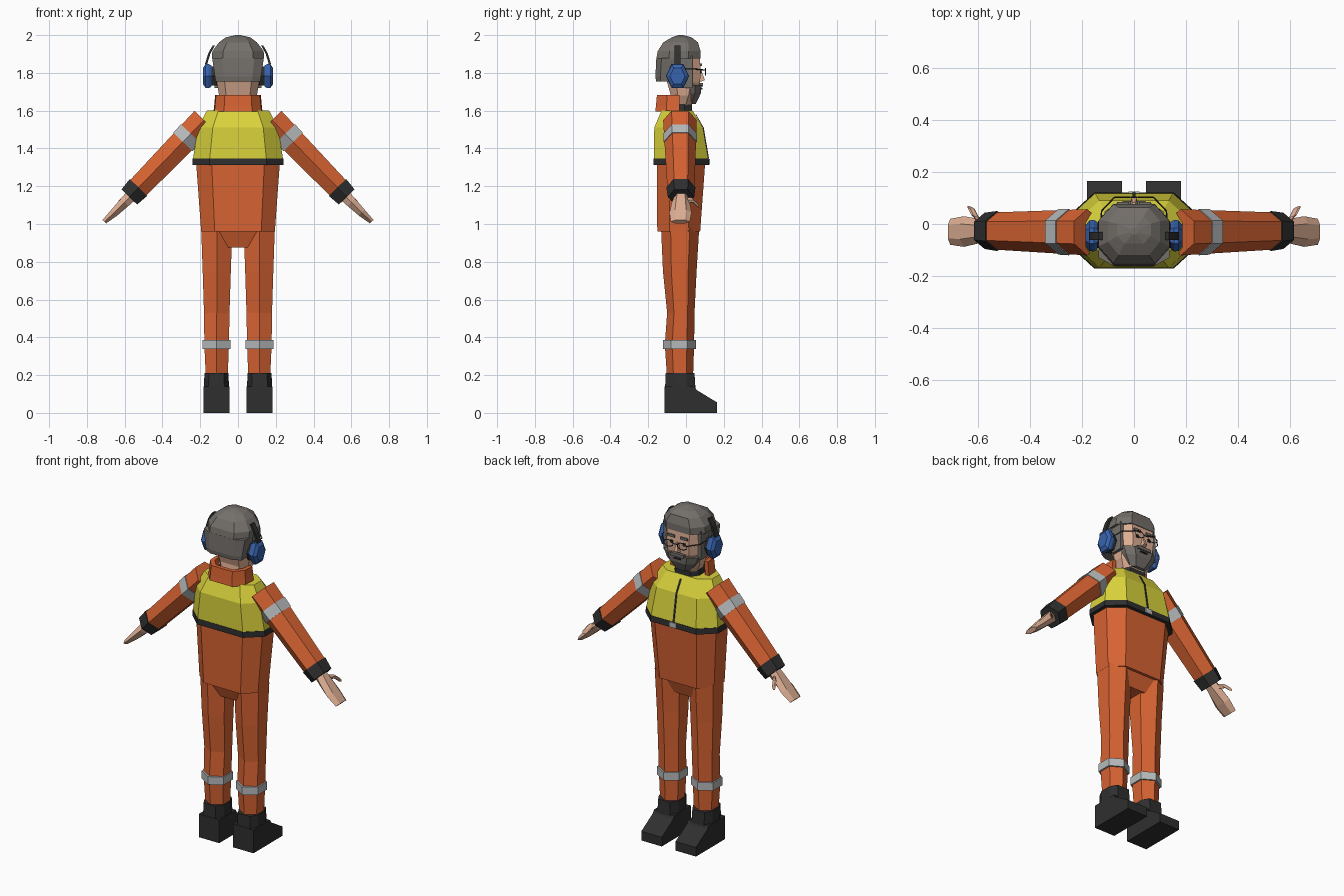
import bpy, bmesh, math
from mathutils import Vector

if "Cube" in bpy.data.objects:
    bpy.data.objects.remove(bpy.data.objects["Cube"])


def mat(name, rgb):
    m = bpy.data.materials.new(name)
    m.diffuse_color = (*rgb, 1)
    m.use_nodes = True
    m.node_tree.nodes["Principled BSDF"].inputs["Base Color"].default_value = m.diffuse_color
    return m


ORANGE = mat("orange cloth", (.68, .125, .032))
YELLOW = mat("yellow vest", (.70, .65, .045))
BLACK = mat("black", (.028, .028, .028))
GREY = mat("grey hair", (.175, .16, .145))
SKIN = mat("skin", (.72, .42, .29))
BLUE = mat("blue", (.038, .125, .42))
SILVER = mat("silver tape", (.47, .49, .50))


def loft(name, rings, material):
    """Skin a list of equal-length point rings and cap both ends."""
    bm = bmesh.new()
    vs = [[bm.verts.new(p) for p in r] for r in rings]
    n = len(vs[0])
    for a, b in zip(vs, vs[1:]):
        for i in range(n):
            j = (i + 1) % n
            bm.faces.new((a[i], a[j], b[j], b[i]))
    bm.faces.new(vs[0][::-1])
    bm.faces.new(vs[-1])
    bmesh.ops.recalc_face_normals(bm, faces=bm.faces)
    me = bpy.data.meshes.new(name)
    bm.to_mesh(me)
    bm.free()
    me.materials.append(material)
    ob = bpy.data.objects.new(name, me)
    bpy.context.collection.objects.link(ob)
    return ob


def octo(z, hx, y0, y1, fx=.63, fy=.28, xc=0):
    """Horizontal chamfered rectangle."""
    d = (y1 - y0) * fy
    q = [(hx * fx, y0), (hx, y0 + d), (hx, y1 - d), (hx * fx, y1)]
    q += [(-x, y) for x, y in reversed(q)]
    return [(x + xc, y, z) for x, y in q]


def octos(name, rows, material, **kw):
    return loft(name, [octo(*r, **kw) for r in rows], material)


def hexring(c, u, v):
    """Six points around c, corners on +-v and flats on +-u."""
    c, u, v = Vector(c), Vector(u), Vector(v)
    return [c + u * (math.cos(a) / .866) + v * math.sin(a)
            for a in (math.radians(30 + 60 * i) for i in range(6))]


def box(name, x0, x1, y0, y1, z0, z1, material):
    return loft(name, [[(x0, y0, z), (x1, y0, z), (x1, y1, z), (x0, y1, z)]
                       for z in (z0, z1)], material)


def wire(name, pts, r, material, cyclic=False):
    cu = bpy.data.curves.new(name, 'CURVE')
    cu.dimensions = '3D'
    cu.bevel_depth, cu.bevel_resolution = r, 0
    sp = cu.splines.new('POLY')
    sp.points.add(len(pts) - 1)
    for p, co in zip(sp.points, pts):
        p.co = (*co, 1)
    sp.use_cyclic_u = cyclic
    cu.materials.append(material)
    bpy.context.collection.objects.link(bpy.data.objects.new(name, cu))


# Jacket, hips and vest
octos("jacket", [(.96, .195, -.152, .075), (1.33, .222, -.155, .102)], ORANGE)
octos("crotch", [(.875, .062, -.09, .03), (.965, .115, -.125, .06)], ORANGE, fx=.95, fy=.05)
octos("vest_hem", [(1.312, .242, -.172, .122), (1.346, .24, -.171, .12)], BLACK)
octos("vest", [(1.346, .238, -.169, .118), (1.51, .212, -.168, .09),
               (1.6, .165, -.13, .035)], YELLOW)
loft("zip", [[(-.005, y, z), (.005, y, z), (.005, y + .004, z), (-.005, y + .004, z)]
             for z, y in ((1.346, .118), (1.51, .09), (1.58, .05))], BLACK)
box("buckle", -.022, .022, .118, .126, 1.314, 1.344, SILVER)

# Collar, open at the front
half = [(.13, -.035), (.125, -.105), (.075, -.163)]
outer = half + [(-x, y) for x, y in reversed(half)]
inner = [(x * .8, -.035 + (y + .035) * .8) for x, y in reversed(outer)]
loft("collar", [[(x * k, -.035 + (y + .035) * k, z) for x, y in outer + inner]
                for z, k in ((1.595, 1), (1.625, .97), (1.682, .93))], ORANGE)
octos("shirt_neck", [(1.57, .085, -.12, .034), (1.655, .075, -.11, .03)], BLACK)

# Head
octos("head", [(1.6, .06, -.09, .02), (1.68, .1, -.08, .05), (1.75, .112, -.1, .074),
               (1.81, .118, -.125, .078), (1.92, .118, -.13, .07)], SKIN)
octos("hair_cap", [(1.875, .138, -.157, .077), (1.915, .136, -.15, .077),
                   (1.962, .1, -.12, .063), (1.988, .065, -.075, .03),
                   (2.0, .012, -.04, -.015)], GREY, fx=.58)
octos("hair_back", [(1.755, .118, -.158, -.04), (1.78, .122, -.162, -.03),
                    (1.88, .137, -.157, -.02)], GREY, fy=.2)
octos("beard", [(1.635, .05, -.025, .052), (1.69, .095, -.035, .078),
                (1.735, .114, -.04, .082)], GREY, fx=.55)
box("moustache", -.045, .045, .06, .089, 1.728, 1.746, GREY)
box("mouth", -.024, .024, .078, .087, 1.712, 1.719, BLACK)
loft("nose", [[(-.016, .07, 1.75), (.016, .07, 1.75), (.01, .1, 1.762), (-.01, .1, 1.762)],
              [(-.008, .07, 1.815), (.008, .07, 1.815), (.006, .082, 1.81),
               (-.006, .082, 1.81)]], SKIN)

wire("glasses_bridge", [(-.014, .103, 1.81), (.014, .103, 1.81)], .003, BLACK)

for s, side in ((-1, "left"), (1, "right")):
    # Face details and glasses
    box("sideburn_" + side, *sorted((s * .09, s * .124)), -.04, .035, 1.72, 1.89, GREY)
    box("eye_" + side, *sorted((s * .032, s * .05)), .07, .081, 1.798, 1.816, BLACK)
    box("eyebrow_" + side, *sorted((s * .02, s * .066)), .06, .084, 1.836, 1.85, GREY)
    wire("lens_frame_" + side,
         [(s * .045 + .032 * math.cos(a), .103, 1.806 + .02 * math.sin(a))
          for a in (math.pi / 4 * (i + .5) for i in range(8))], .0028, BLACK, True)
    wire("temple_" + side, [(s * .075, .103, 1.815), (s * .125, .05, 1.82),
                            (s * .128, -.03, 1.82)], .003, BLACK)

    # Ear muffs and their band arms
    def cup(x, r):
        return hexring((s * x, -.045, 1.783), (0, 0, r), (0, r * .95, 0))
    loft("ear_cushion_" + side, [cup(.112, .05), cup(.142, .05)], BLACK)
    loft("ear_cup_" + side, [cup(.14, .055), cup(.155, .064), cup(.172, .062),
                             cup(.186, .042)], BLUE)
    loft("band_arm_" + side, [[(s * x, -.062, z), (s * x, -.03, z),
                               (s * (x + .012), -.03, z), (s * (x + .012), -.062, z)]
                              for x, z in ((.155, 1.8), (.162, 1.85), (.145, 1.905),
                                           (.122, 1.945))], BLACK)

    # Arms: axis runs down and outward, t measures shoulder to cuff
    A, B = Vector((s * .18, -.032, 1.55)), Vector((s * .53, -.027, 1.19))
    up = Vector((s * .717, 0, .697))

    def arm_ring(t, grow=0):
        w = .07 - .011 * t + grow
        return hexring(A.lerp(B, t), up * w, (0, .089 - .017 * t + grow, 0))
    loft("sleeve_" + side, [arm_ring(0), arm_ring(.5), arm_ring(1)], ORANGE)
    loft("sleeve_tape_" + side, [arm_ring(.2, .004), arm_ring(.32, .004)], SILVER)
    loft("cuff_" + side, [arm_ring(.99, .005), arm_ring(1.13, 0)], BLACK)

    # Hand and thumb
    def palm(x, z, w, y0, y1):
        return hexring((s * x, (y0 + y1) / 2, z), up * w, (0, (y1 - y0) / 2, 0))
    loft("hand_" + side, [palm(.56, 1.155, .032, -.06, .01), palm(.6, 1.115, .028, -.075, .02),
                          palm(.655, 1.06, .022, -.088, .03),
                          palm(.708, 1.012, .013, -.08, .02)], SKIN)
    loft("thumb_" + side, [hexring((s * x, y, z), up * .012, (s * .012, .008, -.012))
                           for x, y, z in ((.59, .005, 1.125), (.615, .035, 1.125),
                                           (.628, .062, 1.1))], SKIN)

    # Trousers, tape and boots
    def leg_ring(z, x0, x1, y0, y1):
        return hexring((s * (x0 + x1) / 2, (y0 + y1) / 2, z),
                       ((x1 - x0) / 2, 0, 0), (0, (y1 - y0) / 2, 0))
    loft("trouser_leg_" + side, [leg_ring(.18, .055, .17, -.1, .037),
                                 leg_ring(.36, .048, .178, -.112, .043),
                                 leg_ring(.53, .045, .18, -.1, .045),
                                 leg_ring(.75, .038, .187, -.122, .056),
                                 leg_ring(.98, .03, .195, -.132, .07)], ORANGE)
    loft("leg_tape_" + side, [leg_ring(.338, .041, .187, -.123, .053),
                              leg_ring(.386, .041, .187, -.123, .053)], SILVER)
    profile = [(-.113, 0), (.165, 0), (.165, .055), (.055, .122), (.045, .14), (-.113, .14)]
    loft("boot_" + side, [[(s * x, y, z) for y, z in profile] for x in (.046, .182)], BLACK)
    octos("boot_shaft_" + side, [(.13, .066, -.111, .05), (.212, .064, -.107, .045)],
          BLACK, xc=s * .114)
